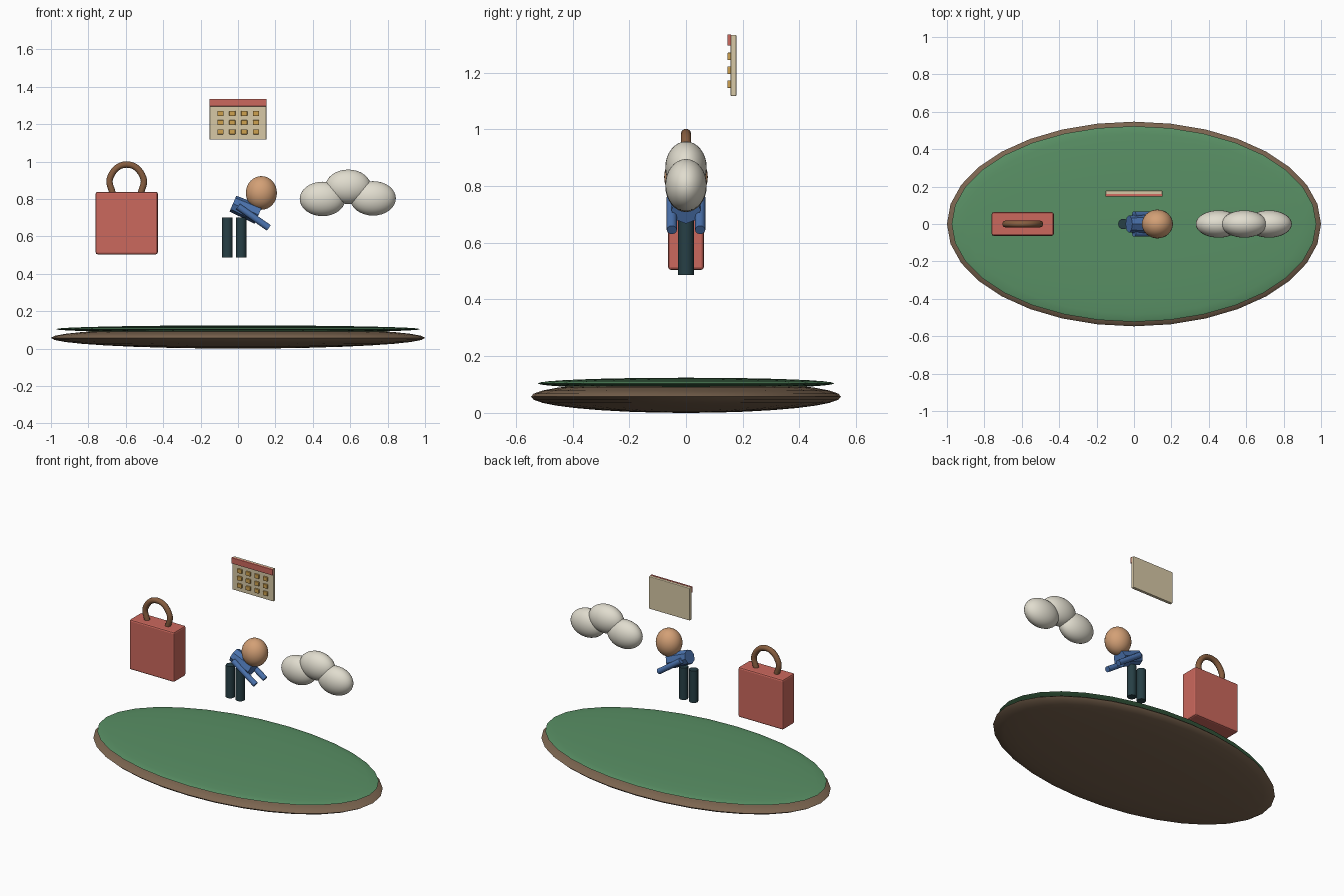
import bpy, math
from mathutils import Vector

if "Cube" in bpy.data.objects:
    bpy.data.objects.remove(bpy.data.objects["Cube"])


def mat(name, r, g, b):
    m = bpy.data.materials.new(name)
    m.diffuse_color = (r, g, b, 1)
    m.use_nodes = True
    m.node_tree.nodes["Principled BSDF"].inputs["Base Color"].default_value = m.diffuse_color
    return m


BROWN = mat("earth", 0.20, 0.13, 0.08)
GREEN = mat("grass", 0.10, 0.28, 0.13)
RED = mat("red", 0.60, 0.14, 0.11)
LEATHER = mat("leather", 0.24, 0.11, 0.05)
BLUE = mat("blue", 0.07, 0.17, 0.42)
DARK = mat("dark_cloth", 0.02, 0.05, 0.06)
SKIN = mat("skin", 0.65, 0.35, 0.18)
CREAM = mat("cream", 0.68, 0.58, 0.38)
GOLD = mat("gold", 0.62, 0.36, 0.08)
WHITE = mat("cloud_white", 0.75, 0.72, 0.62)


def finish(name, m, smooth=True):
    ob = bpy.context.object
    ob.name = name
    ob.data.materials.append(m)
    if smooth:
        bpy.ops.object.shade_smooth_by_angle(angle=math.radians(35))
    return ob


def ellipsoid(name, loc, semi, m, seg=32, rings=16):
    bpy.ops.mesh.primitive_uv_sphere_add(segments=seg, ring_count=rings, radius=1, location=loc)
    bpy.context.object.scale = semi
    bpy.ops.object.transform_apply(location=False, rotation=False, scale=True)
    return finish(name, m)


def box(name, loc, size, m, bevel=0.004):
    bpy.ops.mesh.primitive_cube_add(size=1, location=loc)
    bpy.context.object.scale = size
    bpy.ops.object.transform_apply(location=False, rotation=False, scale=True)
    ob = finish(name, m, False)
    b = ob.modifiers.new("soft_edges", 'BEVEL')
    b.width, b.segments = bevel, 2
    return ob


def rod(name, a, b, r1, r2, m, sides=16):
    a, b = Vector(a), Vector(b)
    d = b - a
    bpy.ops.mesh.primitive_cone_add(vertices=sides, radius1=r1, radius2=r2, depth=d.length,
                                    location=(a + b) / 2,
                                    rotation=d.to_track_quat('Z', 'Y').to_euler())
    return finish(name, m)


# Oval island: earth below, grass on top
ellipsoid("island_earth", (0, 0, 0.057), (1.0, 0.547, 0.057), BROWN)
ellipsoid("island_grass", (0, 0, 0.104), (0.975, 0.523, 0.02), GREEN)

# Bag with arched handle
box("bag_body", (-0.595, 0, 0.671), (0.332, 0.126, 0.334), RED, 0.01)
cu = bpy.data.curves.new("bag_handle", 'CURVE')
cu.dimensions = '3D'
cu.bevel_depth, cu.bevel_resolution, cu.resolution_u = 0.018, 3, 8
cu.use_fill_caps = True
sp = cu.splines.new('BEZIER')
pts = [(-0.075, 0.825), (-0.088, 0.915), (0, 0.984), (0.088, 0.915), (0.075, 0.825)]
sp.bezier_points.add(len(pts) - 1)
for bp, (x, z) in zip(sp.bezier_points, pts):
    bp.co = (-0.595 + x, 0, z)
    bp.handle_left_type = bp.handle_right_type = 'AUTO'
handle = bpy.data.objects.new("bag_handle", cu)
bpy.context.collection.objects.link(handle)
cu.materials.append(LEATHER)

# Leaning figure: legs, torso, arms, head
for n, x in (("rear", -0.057), ("front", 0.017)):
    rod(n + "_leg", (x, 0, 0.487), (x, 0, 0.70), 0.028, 0.028, DARK)
rod("torso", (-0.027, 0, 0.775), (0.11, 0, 0.715), 0.046, 0.052, BLUE, 8)
for n, s in (("left", 1), ("right", -1)):
    rod(n + "_arm", (0.0, s * 0.05, 0.76), (0.165, s * 0.05, 0.645), 0.018, 0.018, BLUE, 12)
ellipsoid("head", (0.125, 0, 0.832), (0.083, 0.077, 0.09), SKIN)

# Hanging calendar with header strip and day squares
box("calendar_board", (0, 0.1675, 1.225), (0.304, 0.021, 0.216), CREAM)
box("calendar_header", (0, 0.153, 1.315), (0.304, 0.014, 0.04), RED, 0.003)
for row in range(3):
    for col in range(4):
        box("calendar_day", (-0.094 + col * 0.0635, 0.153, 1.257 - row * 0.049),
            (0.033, 0.014, 0.027), GOLD, 0.003)

# Cloud of three puffs
for n, x, z in (("left", 0.452, 0.80), ("middle", 0.589, 0.865), ("right", 0.722, 0.803)):
    ellipsoid("cloud_" + n, (x, 0, z), (0.122, 0.073, 0.092), WHITE)
